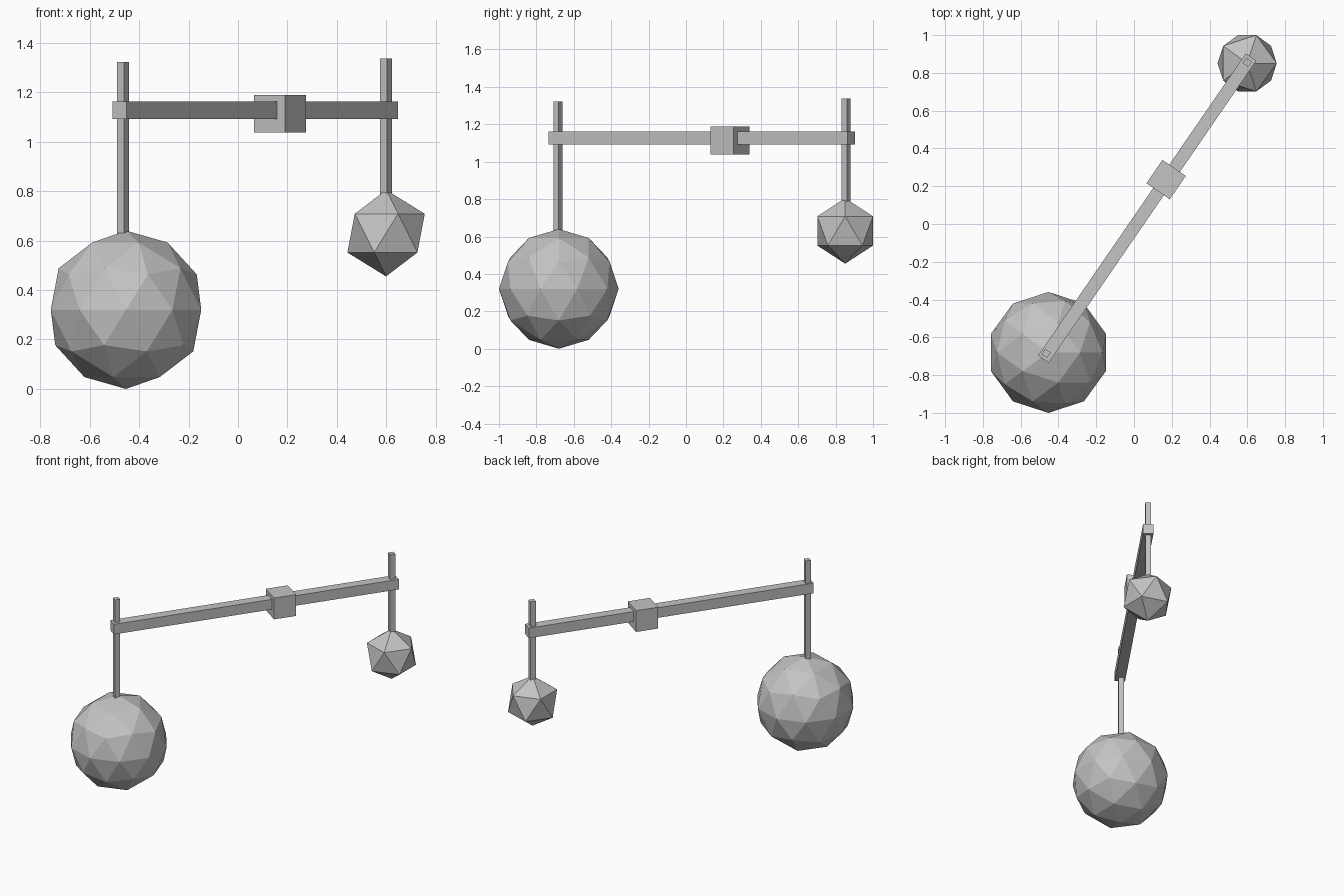
import bpy
from math import radians
from mathutils import Matrix

cube = bpy.data.objects.get("Cube")
if cube:
    bpy.data.objects.remove(cube, do_unlink=True)

GREY = (0.55, 0.55, 0.55, 1)
grey = bpy.data.materials.new("plain_grey")
grey.use_nodes = True
grey.diffuse_color = GREY
grey.node_tree.nodes["Principled BSDF"].inputs["Base Color"].default_value = GREY

BEAM_ANGLE = radians(55.5)


def finish(name):
    obj = bpy.context.object
    obj.name = name
    obj.data.materials.append(grey)


def bar(name, centre, size):
    """Box turned to line up with the beam."""
    bpy.ops.mesh.primitive_cube_add(size=1, location=centre, rotation=(0, 0, BEAM_ANGLE))
    bpy.context.object.data.transform(Matrix.Diagonal((*size, 1)))
    finish(name)


def post(name, x, y, bottom, top):
    bar(name, (x, y, (bottom + top) / 2), (0.035, 0.035, top - bottom))


def ball(name, centre, radius, subdivisions):
    bpy.ops.mesh.primitive_ico_sphere_add(
        subdivisions=subdivisions, radius=radius, location=centre)
    finish(name)


# Beam with its sliding pivot block
bar("balance_beam", (0.07, 0.084, 1.127), (1.94, 0.068, 0.071))
bar("pivot_block", (0.17, 0.235, 1.113), (0.15, 0.15, 0.15))

# Hanging posts that pass through the beam ends
post("heavy_post", -0.465, -0.685, 0.61, 1.322)
post("light_post", 0.599, 0.855, 0.77, 1.337)

# Faceted weights
ball("heavy_weight", (-0.453, -0.68, 0.32), 0.32, 2)
ball("light_weight", (0.599, 0.851, 0.63), 0.175, 1)
